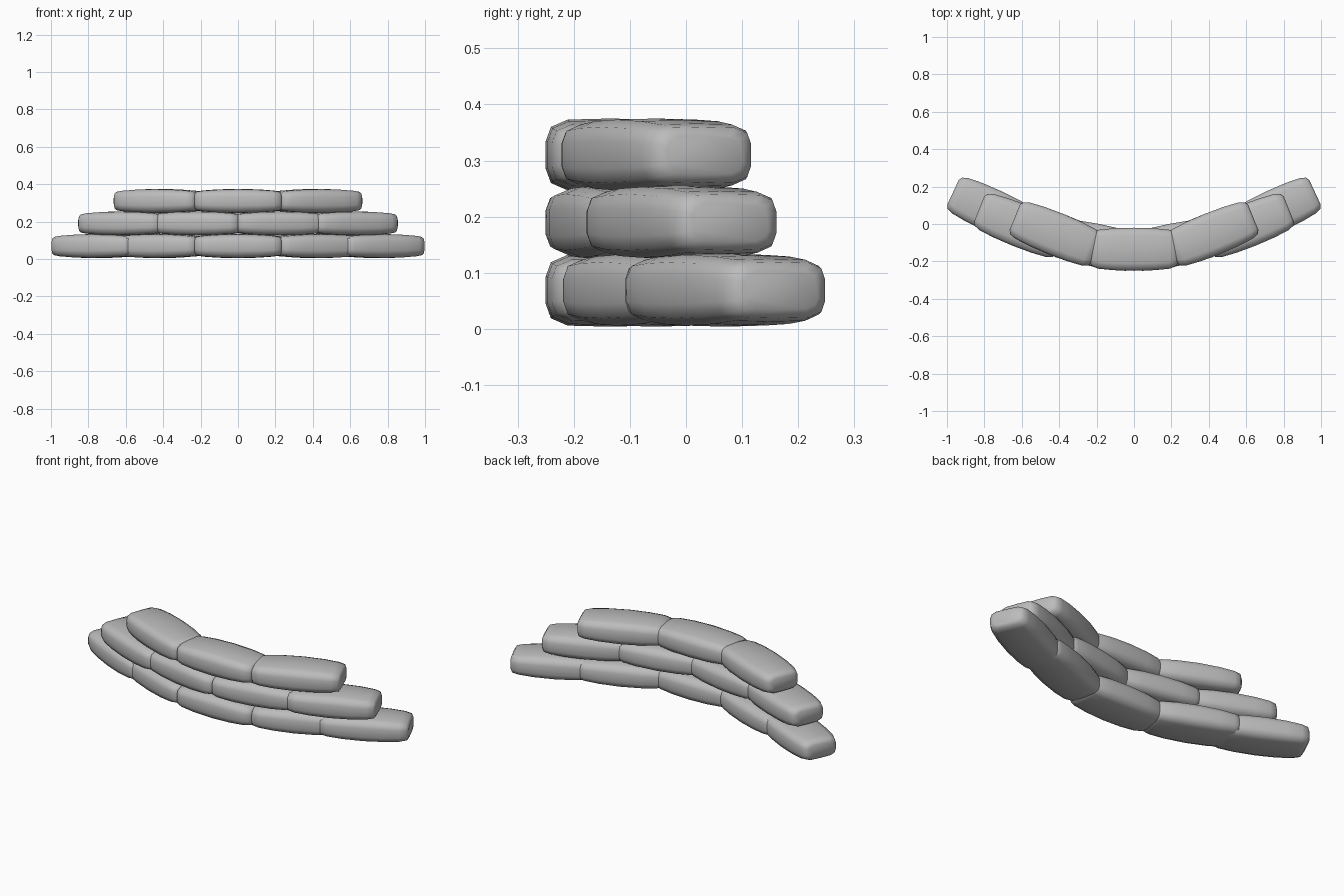
import bpy, bmesh
from math import radians

cube = bpy.data.objects.get("Cube")
if cube:
    bpy.data.objects.remove(cube)

mat = bpy.data.materials.new("bag grey")
mat.use_nodes = True
grey = (0.5, 0.5, 0.5, 1)
mat.diffuse_color = grey
mat.node_tree.nodes["Principled BSDF"].inputs["Base Color"].default_value = grey

# Half stations along the bag: distance, half depth, half height
HALF = [(0.235, 0.072, 0.034), (0.224, 0.092, 0.050), (0.19, 0.104, 0.056),
        (0.11, 0.112, 0.062)]
STATIONS = [(-x, d, h) for x, d, h in HALF] + [(0, 0.115, 0.065)] + HALF[::-1]

# Rounded-rectangle cross-section, as fractions of half depth and half height
QUARTER = [(1, 0.38), (0.92, 0.77), (0.66, 0.97)]
RING = (QUARTER + [(0, 1)] + [(-y, z) for y, z in QUARTER[::-1]]
        + [(-y, -z) for y, z in QUARTER] + [(0, -1)]
        + [(y, -z) for y, z in QUARTER[::-1]])


def bag_mesh():
    bm = bmesh.new()
    rings = [[bm.verts.new((x, y * d, z * h)) for y, z in RING]
             for x, d, h in STATIONS]
    n = len(RING)
    for a, b in zip(rings, rings[1:]):
        for i in range(n):
            j = (i + 1) % n
            bm.faces.new((a[i], a[j], b[j], b[i]))
    bm.faces.new(rings[0])
    bm.faces.new(rings[-1])
    bmesh.ops.recalc_face_normals(bm, faces=bm.faces)
    for f in bm.faces:
        f.smooth = True
    mesh = bpy.data.meshes.new("bag")
    bm.to_mesh(mesh)
    bm.free()
    mesh.materials.append(mat)
    return mesh


def add_bag(name, mesh, x, y, z, angle):
    bag = bpy.data.objects.new(name, mesh)
    bag.location = (x, y, z)
    bag.rotation_euler.z = radians(angle)
    bpy.context.collection.objects.link(bag)


# Left half of each course: x, y, turn; mirrored to the right
COURSES = {
    "bottom": (0.069, [(0, -0.135, 0), (0.42, -0.053, 21), (0.755, 0.07, 25)]),
    "middle": (0.19, [(0.212, -0.112, 11), (0.61, -0.008, 22)]),
    "top": (0.31, [(0, -0.135, 0), (0.42, -0.053, 22)]),
}
mesh = bag_mesh()
for course, (z, bags) in COURSES.items():
    for i, (x, y, angle) in enumerate(bags):
        if x == 0:
            add_bag(f"{course}_centre_bag", mesh, x, y, z, 0)
        else:
            add_bag(f"{course}_left_bag_{i}", mesh, x, y, z, angle)
            add_bag(f"{course}_right_bag_{i}", mesh, -x, y, z, -angle)
